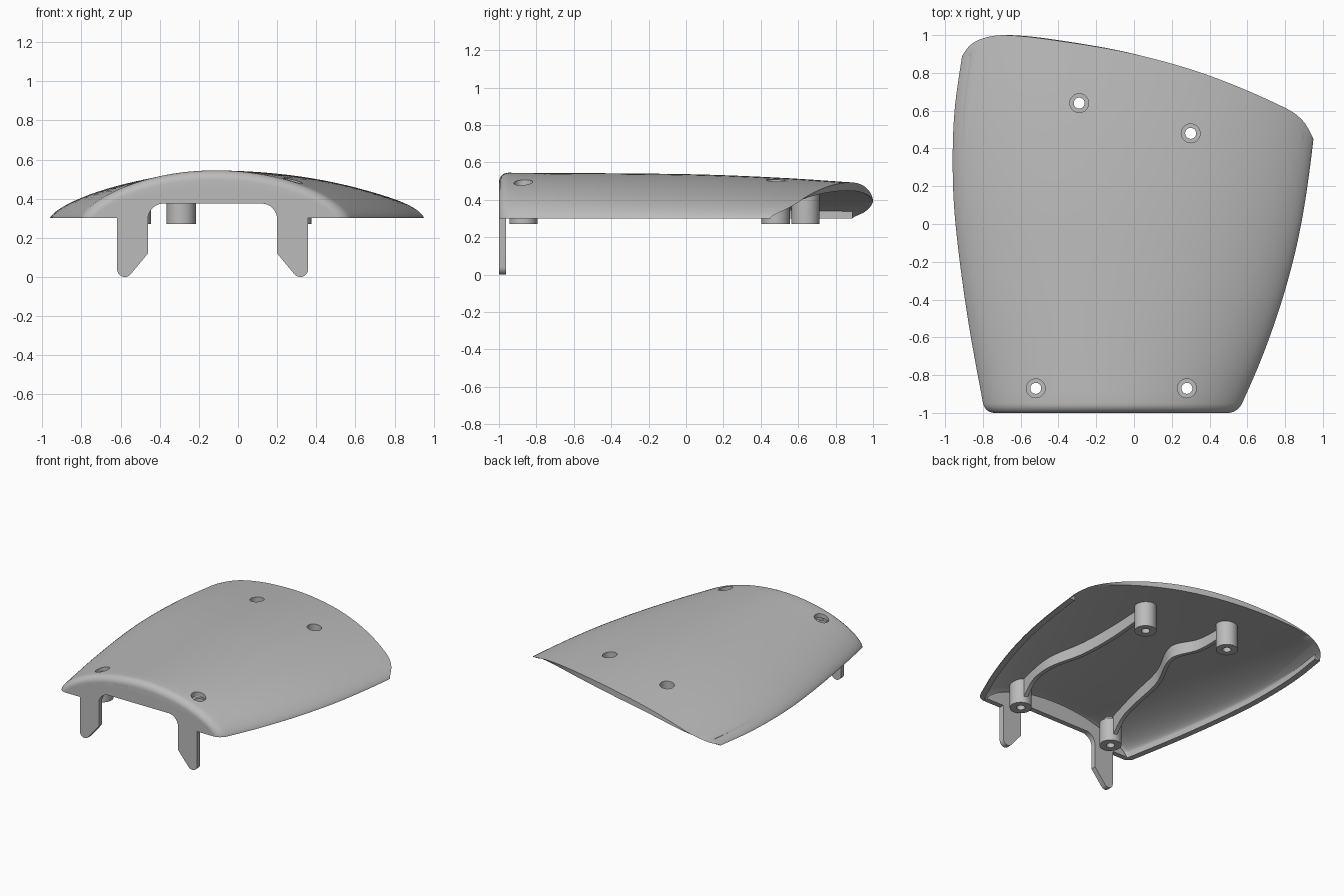
import bpy, bmesh
from math import sin, cos, pi, radians
from mathutils import Vector

if "Cube" in bpy.data.objects:
    bpy.data.objects.remove(bpy.data.objects["Cube"], do_unlink=True)

mat = bpy.data.materials.new("light grey plastic")
mat.use_nodes = True
mat.diffuse_color = (0.5, 0.5, 0.5, 1)
mat.node_tree.nodes["Principled BSDF"].inputs["Base Color"].default_value = (0.5, 0.5, 0.5, 1)


def curve(points):
    """Smooth function through (input, value) points."""
    def slope(i):
        a, b = points[max(i - 1, 0)], points[min(i + 1, len(points) - 1)]
        return (b[1] - a[1]) / (b[0] - a[0])

    def f(v):
        i = 0
        while i < len(points) - 2 and v > points[i + 1][0]:
            i += 1
        (a, p), (b, q) = points[i], points[i + 1]
        w = b - a
        k = min(max((v - a) / w, 0), 1)
        m, n = slope(i) * w, slope(i + 1) * w
        return p + k * (m + k * (3 * (q - p) - 2 * m - n + k * (2 * (p - q) + m + n)))
    return f


# Plan outline, ridge height and back edge of the cover
BASE, FILLET, WALL, LIP = 0.3, 0.05, 0.045, 0.04
left = curve([(-1, -0.79), (-0.5, -0.88), (0, -0.945), (0.3, -0.96), (0.6, -0.95), (0.89, -0.91), (1, -0.89)])
right = curve([(-1, 0.55), (-0.7, 0.68), (-0.35, 0.8), (0, 0.885), (0.45, 0.95), (1, 1.0)])
ridge = curve([(-1, 0.545), (0, 0.537), (0.5, 0.518), (1, 0.485)])


def to_s(x, y):
    return (2 * x - left(y) - right(y)) / (right(y) - left(y))


back = curve([(to_s(x, y), y) for x, y in [
    (-0.91, 0.89), (-0.87, 0.945), (-0.8, 0.983), (-0.69, 1), (-0.4, 0.97),
    (0, 0.9), (0.4, 0.785), (0.81, 0.61), (0.9, 0.54), (0.95, 0.45)]])


def arch(s):
    return max(0, 1 - s * s) ** 0.68


def surface(x, y):
    return BASE + (ridge(y) - BASE) * arch(to_s(x, y))


def point(s, y, inset, lip=0.0):
    mid, half = (left(y) + right(y)) / 2, (right(y) - left(y)) / 2 - inset
    return Vector((mid + s * half, y, BASE + lip + (ridge(y) - inset - BASE - lip) * arch(s)))


def finish(name, bm):
    bmesh.ops.recalc_face_normals(bm, faces=bm.faces)
    me = bpy.data.meshes.new(name)
    bm.to_mesh(me)
    bm.free()
    me.materials.append(mat)
    ob = bpy.data.objects.new(name, me)
    bpy.context.collection.objects.link(ob)
    return ob


def cylinder(name, x, y, r, z0, z1, sides=40):
    bm = bmesh.new()
    rings = [[bm.verts.new((x + r * cos(2 * pi * i / sides), y + r * sin(2 * pi * i / sides), z))
              for i in range(sides)] for z in (z0, z1)]
    for i in range(sides):
        j = (i + 1) % sides
        bm.faces.new((rings[0][i], rings[0][j], rings[1][j], rings[1][i]))
    bm.faces.new(rings[0])
    bm.faces.new(rings[1])
    return finish(name, bm)


# Cover: hollow arch section lofted from front to back
N, ROWS, ROUND = 48, 28, 6
S = [sin(pi / 2 * (2 * i / N - 1)) for i in range(N + 1)]
bm = bmesh.new()
loops = []
for row in range(ROUND + ROWS + 1):
    a = pi / 2 * min(row / ROUND, 1)
    inset = FILLET * (1 - sin(a))
    k = max(row - ROUND, 0) / ROWS

    def depth(s):
        start = -1 + FILLET * (1 - cos(a))
        return start + (back(s) - start) * k
    outer = [point(s, depth(s), inset) for s in S]
    inner = [point(s, depth(s), inset + WALL, LIP) for s in S]
    feet = [Vector((p.x, p.y, BASE)) for p in (inner[0], inner[-1])]
    loops.append([bm.verts.new(p) for p in outer + [feet[1]] + inner[::-1] + [feet[0]]])
for a, b in zip(loops, loops[1:]):
    for i in range(len(a)):
        j = (i + 1) % len(a)
        bm.faces.new((a[i], a[j], b[j], b[i]))
for loop in (loops[0], loops[-1]):
    out, inn = loop[:N + 1], loop[N + 2:-1][::-1]
    for i in range(N):
        bm.faces.new((out[i], out[i + 1], inn[i + 1], inn[i]))
    bm.faces.new((out[0], inn[0], loop[-1]))
    bm.faces.new((out[-1], loop[N + 1], inn[-1]))
cover = finish("cover_shell", bm)

# Front wall with two clip legs, symmetric about its own middle
MID = -0.13


def arc(cx, cz, r, a0, a1, n=8):
    return [(cx + r * cos(radians(a0 + (a1 - a0) * i / n)),
             cz + r * sin(radians(a0 + (a1 - a0) * i / n))) for i in range(n + 1)]


half_leg = ([(0.488, BASE)] + arc(0.448, 0.04, 0.04, 0, -130) + [(0.33, 0.12)]
            + arc(0.25, 0.295, 0.08, 0, 90))
lower = [(MID + x, z) for x, z in half_leg] + [(MID - x, z) for x, z in half_leg[::-1]]
top = [(p.x, p.z) for p in (point(s, -1, FILLET) for s in S)]
bm = bmesh.new()
face = bm.faces.new([bm.verts.new((x, -1.0, z)) for x, z in top + lower])
ext = bmesh.ops.extrude_face_region(bm, geom=[face])
bmesh.ops.translate(bm, vec=(0, 0.038, 0),
                    verts=[v for v in ext["geom"] if isinstance(v, bmesh.types.BMVert)])
finish("front_wall_with_legs", bm)

# Screw posts and the counterbored holes through them
POSTS = {"front_right": (-0.52, -0.87), "front_left": (0.28, -0.87),
         "back_right": (-0.29, 0.64), "back_left": (0.3, 0.48)}


def cut(ob, cutter):
    mod = ob.modifiers.new("hole", "BOOLEAN")
    mod.operation, mod.solver, mod.object = "DIFFERENCE", "EXACT", cutter
    with bpy.context.temp_override(object=ob, active_object=ob, selected_objects=[ob]):
        bpy.ops.object.modifier_apply(modifier=mod.name)


for name, (x, y) in POSTS.items():
    rim = min(surface(x - 0.075, y), surface(x + 0.075, y)) - 0.015
    post = cylinder(name + "_post", x, y, 0.075, 0.27, rim)
    for r, z in ((0.05, 0.4), (0.029, 0.2)):
        cutter = cylinder("hole_cutter", x, y, r, z, 0.8)
        cutter.hide_render = True
        cut(cover, cutter)
        cut(post, cutter)
        bpy.data.objects.remove(cutter, do_unlink=True)


# Wavy ribs joining the front and back posts
def rib(name, path, clear=0.06, thick=0.015):
    bend = curve([(y, x) for x, y in path])
    y0, y1 = path[0][1] + clear, path[-1][1] - clear
    bm = bmesh.new()
    prev = None
    for i in range(41):
        k = i / 40
        y = y0 + (y1 - y0) * k
        x = bend(y)
        z1 = surface(x, y) - 0.02
        z0 = min(0.39, z1 - 0.05) - 0.08 * max(0, 1 - k / 0.15) ** 2
        ring = [bm.verts.new((x + dx, y, z)) for dx, z in
                ((-thick, z0), (thick, z0), (thick, z1), (-thick, z1))]
        if prev:
            for a in range(4):
                b = (a + 1) % 4
                bm.faces.new((prev[a], prev[b], ring[b], ring[a]))
        if i in (0, 40):
            bm.faces.new(ring)
        prev = ring
    return finish(name, bm)


rib("right_rib", [POSTS["front_right"], (-0.43, -0.49), (-0.36, -0.17), (-0.22, 0.15),
                  (-0.29, 0.36), POSTS["back_right"]])
rib("left_rib", [POSTS["front_left"], (0.34, -0.5), (0.28, -0.2), (0.27, 0.1), POSTS["back_left"]])

# Smooth the curved faces and keep the edges crisp
for ob in bpy.context.scene.objects:
    ob.select_set(ob.type == "MESH" and mat.name in ob.data.materials)
bpy.context.view_layer.objects.active = cover
bpy.ops.object.shade_smooth_by_angle(angle=radians(32))
